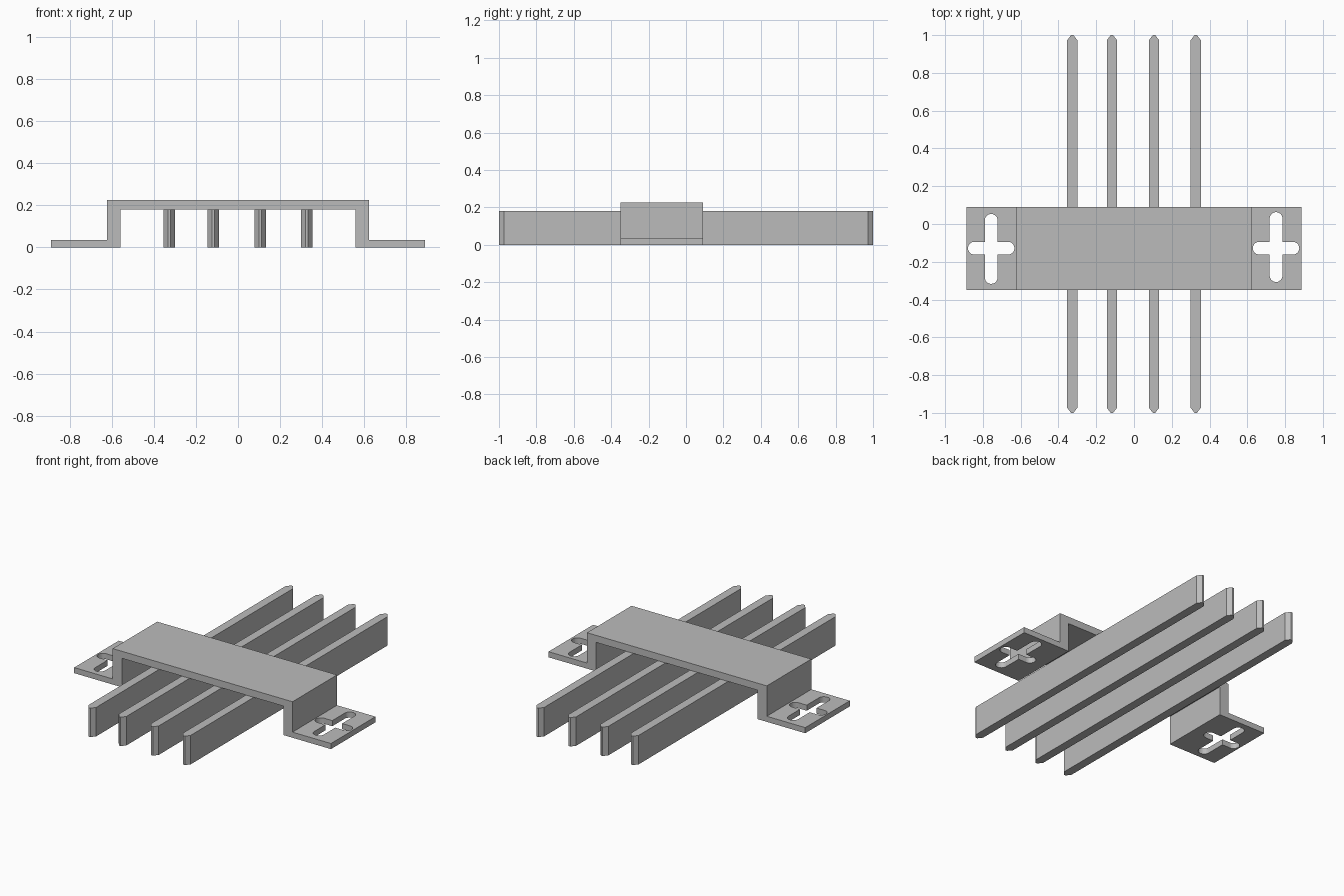
import bpy
import bmesh
from math import pi, cos, sin

cube = bpy.data.objects.get("Cube")
if cube:
    bpy.data.objects.remove(cube, do_unlink=True)

grey = bpy.data.materials.new("plain grey")
grey.use_nodes = True
colour = (0.5, 0.5, 0.5, 1)
grey.diffuse_color = colour
grey.node_tree.nodes["Principled BSDF"].inputs["Base Color"].default_value = colour


def prism(name, outline, offset):
    """Extrude a closed outline of 3D points along an offset."""
    bm = bmesh.new()
    face = bm.faces.new([bm.verts.new(p) for p in outline])
    top = bmesh.ops.extrude_face_region(bm, geom=[face])
    verts = [g for g in top["geom"] if isinstance(g, bmesh.types.BMVert)]
    bmesh.ops.translate(bm, verts=verts, vec=offset)
    bmesh.ops.recalc_face_normals(bm, faces=bm.faces)
    mesh = bpy.data.meshes.new(name)
    bm.to_mesh(mesh)
    bm.free()
    mesh.materials.append(grey)
    obj = bpy.data.objects.new(name, mesh)
    bpy.context.collection.objects.link(obj)
    return obj


def slot_cutter(x, y, half_length, radius, along_y):
    """Round-ended slot shape reaching through a foot."""
    steps = 12
    straight = half_length - radius
    pts = []
    for side in (1, -1):
        for i in range(steps + 1):
            a = -pi / 2 + pi * i / steps
            u = side * (straight + radius * cos(a))
            v = side * radius * sin(a)
            pts.append((x - v, y + u, -0.05) if along_y else (x + u, y + v, -0.05))
    return prism("slot_cutter", pts, (0, 0, 0.15))


# Bracket: stepped strap profile, mirrored about the middle
front, back = -0.35, 0.09
half = [(0.559, 0.181), (0.559, 0), (0.888, 0), (0.888, 0.035),
        (0.622, 0.035), (0.622, 0.225)]
profile = half + [(-x, z) for x, z in reversed(half)]
bracket = prism("bracket", [(x, front, z) for x, z in profile], (0, back - front, 0))

# Cross-shaped mounting slots in both feet
cutters = []
for x, y in ((-0.756, -0.132), (0.752, -0.122)):
    cutters.append(slot_cutter(x, y, 0.185, 0.034, True))
    cutters.append(slot_cutter(x, -0.128, 0.123, 0.034, False))
for cutter in cutters:
    cutter.hide_render = True
    mod = bracket.modifiers.new("slot", "BOOLEAN")
    mod.operation = "DIFFERENCE"
    mod.solver = "EXACT"
    mod.object = cutter
graph = bpy.context.evaluated_depsgraph_get()
cut_mesh = bpy.data.meshes.new_from_object(bracket.evaluated_get(graph))
bracket.modifiers.clear()
bracket.data = cut_mesh
for cutter in cutters:
    bpy.data.objects.remove(cutter, do_unlink=True)

# Bars with pointed ends, running under the bracket
for i, x in enumerate((-0.327, -0.117, 0.106, 0.327)):
    end = [(0.027, 0.973), (0.006, 1), (-0.006, 1), (-0.027, 0.973)]
    outline = [(x + u, v, 0) for u, v in end] + [(x - u, -v, 0) for u, v in end]
    prism(f"bar_{i + 1}", outline, (0, 0, 0.181))
